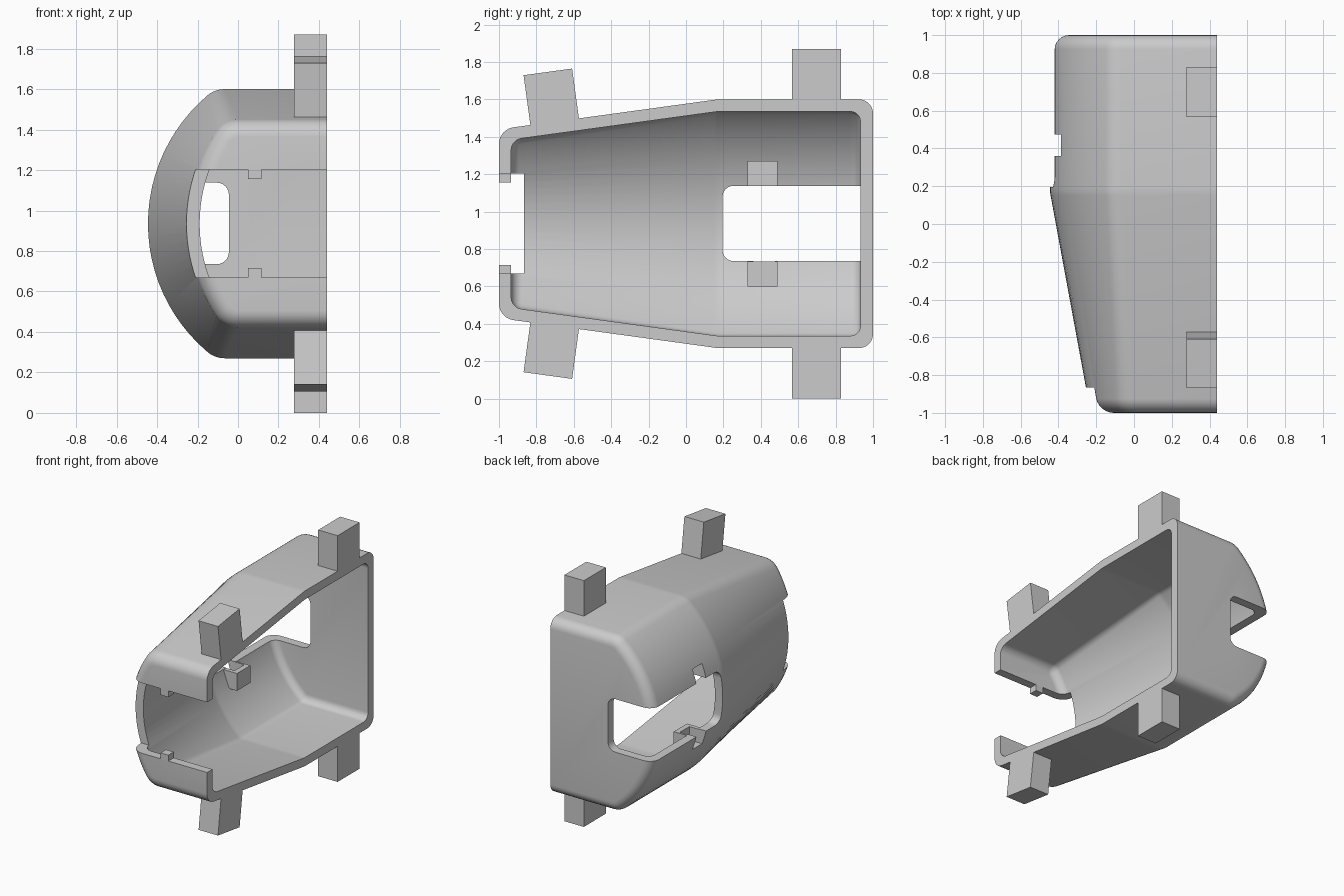
import bpy, bmesh, math
from mathutils import Matrix, Vector

if "Cube" in bpy.data.objects:
    bpy.data.objects.remove(bpy.data.objects["Cube"])

ZC = 0.935      # mid height, the model mirrors about it
X_OPEN = 0.44   # plane of the open rim
WALL = 0.065
R, FILLET = 0.83, 0.13


def finish(name, bm):
    bmesh.ops.recalc_face_normals(bm, faces=bm.faces)
    me = bpy.data.meshes.new(name)
    bm.to_mesh(me)
    bm.free()
    ob = bpy.data.objects.new(name, me)
    bpy.context.collection.objects.link(ob)
    return ob


def box(name, lo, hi, tilt=0, bevel=0):
    lo, hi = Vector(lo), Vector(hi)
    bm = bmesh.new()
    m = (Matrix.Translation((lo + hi) / 2) @ Matrix.Rotation(tilt, 4, 'X')
         @ Matrix.Diagonal((*(hi - lo), 1)))
    bmesh.ops.create_cube(bm, size=1, matrix=m)
    if bevel:
        bmesh.ops.bevel(bm, geom=bm.edges[:], offset=bevel, segments=6,
                        profile=0.5, affect='EDGES')
    return finish(name, bm)


def section(y, d, x_end):
    """Bowed cross-section at y, inset by d: flat top, fillet, big arc, mirrored."""
    t = max(0, 0.17 - y)
    h, cx = 0.665 - 0.137 * t, -0.445 + 0.184 * t + R
    f = FILLET
    fx = cx - math.sqrt((R - f) ** 2 - (h - f) ** 2)
    a0 = math.asin((h - f) / (R - f))
    half = [(x_end, h - d)]
    for i in range(7):
        a = math.pi / 2 + (a0 - math.pi / 2) * i / 6
        half.append((fx - (f - d) * math.cos(a), h - f + (f - d) * math.sin(a)))
    for i in range(1, 13):
        a = a0 * (1 - i / 12)
        half.append((cx - (R - d) * math.cos(a), (R - d) * math.sin(a)))
    pts = half + [(x, -z) for x, z in half[-2::-1]]
    return [(x, y, ZC + z) for x, z in pts]


def hull(name, y0, y1, inset, rad, x_end):
    """Loft the section along y with rounded ends."""
    n = 6
    arcs = [(rad * (1 - math.sin(i * math.pi / 2 / n)),
             rad * (1 - math.cos(i * math.pi / 2 / n))) for i in range(n + 1)]
    stations = [(y0 + a, inset + b) for a, b in reversed(arcs)]
    stations = stations[::-1] if stations[0][0] > stations[-1][0] else stations
    stations += [(0.15, inset), (0.17, inset), (0.19, inset)]
    stations += [(y1 - a, inset + b) for a, b in arcs]
    stations.sort()
    bm = bmesh.new()
    rings = [[bm.verts.new(p) for p in section(y, d, x_end)] for y, d in stations]
    for a, b in zip(rings, rings[1:]):
        for i in range(len(a)):
            j = (i + 1) % len(a)
            bm.faces.new((a[i], a[j], b[j], b[i]))
    bm.faces.new(rings[0])
    bm.faces.new(rings[-1])
    return finish(name, bm)


def cut(ob, cutter):
    mod = ob.modifiers.new("cut", 'BOOLEAN')
    mod.operation, mod.solver, mod.object = 'DIFFERENCE', 'EXACT', cutter
    bpy.context.view_layer.objects.active = ob
    bpy.ops.object.modifier_apply(modifier=mod.name)
    bpy.data.objects.remove(cutter)


def mirror_z(lo, hi, side):
    """Flip a box's z range to the lower half when side is -1."""
    z = sorted((ZC + side * (lo[2] - ZC), ZC + side * (hi[2] - ZC)))
    return (*lo[:2], z[0]), (*hi[:2], z[1])


# hollow housing, open towards +x
shell = hull("housing_shell", -1, 1, 0, 0.075, X_OPEN)
cut(shell, hull("cavity", -0.935, 0.933, WALL, 0.055, 0.7))
# front opening and rounded rear window
cut(shell, box("front_gap", (-1, -1.2, 0.67), (0.7, -0.865, 1.203)))
cut(shell, box("rear_gap", (-1, 0.195, 0.735), (-0.045, 1.2, 1.138), bevel=0.06))

for side, tag in ((1, "upper"), (-1, "lower")):
    # blind pocket in the window edge, backed by a small block
    pocket = mirror_z((-0.6, 0.36, 1.10), (-0.28, 0.475, 1.24), side)
    block = box(tag + "_latch_block",
                *mirror_z((-0.36, 0.33, 1.138), (-0.24, 0.49, 1.27), side))
    cut(block, box("pocket", *pocket))
    cut(shell, box("pocket", *pocket))
    # mounting tabs on the rim
    box(tag + "_rear_tab", *mirror_z((0.277, 0.567, 1.6), (X_OPEN, 0.83, 1.87), side))
    box(tag + "_front_tab", *mirror_z((0.277, -0.851, 1.472), (X_OPEN, -0.589, 1.748), side),
        tilt=side * math.atan(0.137))
    # small peg in the front opening
    box(tag + "_front_peg", *mirror_z((0.05, -1, 1.155), (0.115, -0.935, 1.203), side))

# smooth the curved shell, keep edges sharp
bpy.ops.object.select_all(action='DESELECT')
shell.select_set(True)
bpy.context.view_layer.objects.active = shell
bpy.ops.object.shade_smooth_by_angle(angle=math.radians(30))
